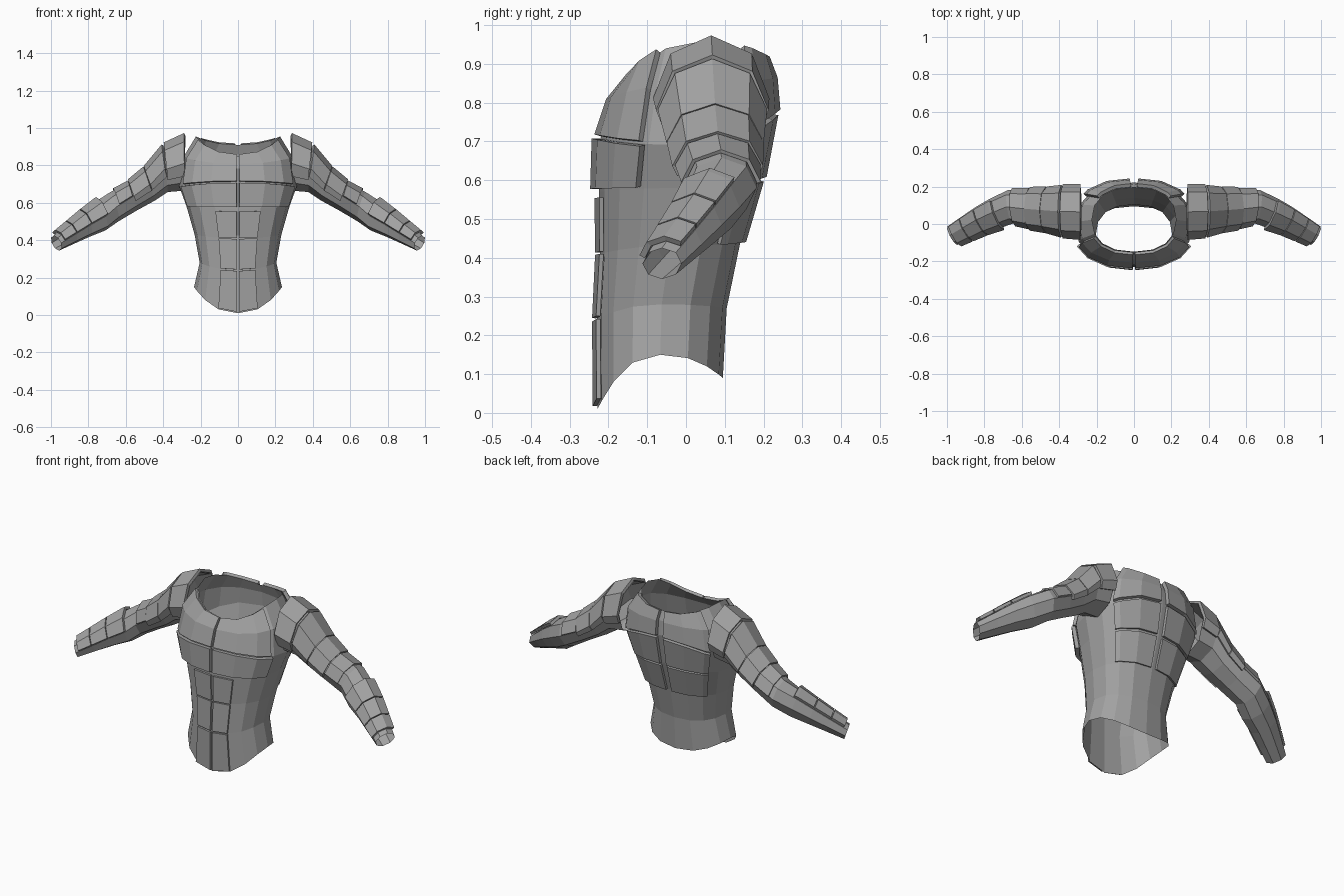
import bpy, bmesh, math
from mathutils import Vector

if "Cube" in bpy.data.objects:
    bpy.data.objects.remove(bpy.data.objects["Cube"])

grey = bpy.data.materials.new("armour_grey")
grey.diffuse_color = (0.36, 0.36, 0.36, 1)
grey.use_nodes = True
grey.node_tree.nodes["Principled BSDF"].inputs["Base Color"].default_value = grey.diffuse_color


def make(name, grid, lift=0.0, thick=0.0, mirror=True):
    """Skin a grid of points; optionally raise and thicken it into a plate."""
    bm = bmesh.new()
    rows = [[bm.verts.new(p) for p in r] for r in grid]
    for a, b in zip(rows, rows[1:]):
        for i in range(len(a) - 1):
            bm.faces.new((a[i], a[i + 1], b[i + 1], b[i]))
    bmesh.ops.remove_doubles(bm, verts=bm.verts, dist=1e-5)
    bm.normal_update()
    for v, n in [(v, v.normal.copy()) for v in bm.verts]:
        v.co += n * lift
    me = bpy.data.meshes.new(name)
    bm.to_mesh(me)
    bm.free()
    me.materials.append(grey)
    ob = bpy.data.objects.new(name, me)
    bpy.context.collection.objects.link(ob)
    if thick:
        m = ob.modifiers.new("thickness", 'SOLIDIFY')
        m.thickness, m.offset = thick, 1
    if mirror:
        m = ob.modifiers.new("mirror", 'MIRROR')
        m.use_clip = True
    return ob


def sample(grid, u, v):
    i = min(int(u), len(grid[0]) - 2)
    j = min(int(v), len(grid) - 2)
    low = grid[j][i].lerp(grid[j][i + 1], u - i)
    high = grid[j + 1][i].lerp(grid[j + 1][i + 1], u - i)
    return low.lerp(high, v - j)


def stops(a, b):
    return [a] + [k for k in range(int(a) + 1, math.ceil(b))] + [b]


def plate(name, grid, u0, u1, v0, v1, lift=0.003, thick=0.014):
    """Raised panel that follows part of a surface grid."""
    make(name, [[sample(grid, u, v) for u in stops(u0, u1)]
                for v in stops(v0, v1)], lift, thick)


def power(x, p):
    return math.copysign(abs(x) ** p, x)


# Torso levels: z front, z side, z back, half width, y front, y back
levels = [
    (0.01, 0.15, 0.09, 0.235, -0.228, 0.095),
    (0.24, 0.28, 0.27, 0.205, -0.230, 0.105),
    (0.41, 0.43, 0.44, 0.232, -0.222, 0.140),
    (0.57, 0.58, 0.61, 0.275, -0.224, 0.190),
    (0.71, 0.69, 0.78, 0.315, -0.220, 0.222),
    (0.80, 0.84, 0.86, 0.295, -0.190, 0.215),
    (0.85, 0.955, 0.91, 0.225, -0.148, 0.195),
]
SIDES = 8
torso = []
for zf, zs, zb, w, yf, yb in levels:
    ring = []
    for k in range(SIDES + 1):
        a = math.pi * k / SIDES
        c, s = math.cos(a), max(math.sin(a), 0)
        if k in (0, SIDES):
            s = 0
        z = zs + ((zf if c > 0 else zb) - zs) * c * c
        y = (yf + yb) / 2 - (yb - yf) / 2 * power(c, 0.85)
        ring.append(Vector((w * s ** 0.85, y, z)))
    torso.append(ring)
make("torso", torso)

# Stomach panels, three rows beside the centre seam
for n, (a, b) in enumerate([(0.03, 0.98), (1.02, 1.98), (2.02, 2.9)]):
    plate(f"stomach_plate_{n}", torso, 0.05, 1.0, a, b, 0.002, 0.011)

# Chest panels in two rows
plate("lower_chest_plate", torso, 0.04, 2.9, 3.05, 3.98, 0.004, 0.020)
plate("upper_chest_plate", torso, 0.04, 2.8, 4.03, 5.95, 0.003, 0.016)

# Back panels beside the spine
for n, (a, b) in enumerate([(2.03, 2.95), (3.02, 3.96), (4.03, 5.98)]):
    plate(f"back_plate_{n}", torso, 5.7, 7.85, a, b, 0.004, 0.012 + 0.004 * n)

# Arm rings: centre, up half-axis, front half-axis
arm_rings = [
    ((0.285, 0.065, 0.810), (-0.005, 0, 0.145), (0, -0.130, 0)),
    ((0.385, 0.068, 0.780), (0.010, 0, 0.122), (0, -0.125, 0)),
    ((0.470, 0.075, 0.697), (0.025, 0, 0.085), (0, -0.108, 0)),
    ((0.560, 0.082, 0.635), (0.022, 0, 0.074), (0, -0.100, 0)),
    ((0.660, 0.092, 0.580), (0.022, 0, 0.078), (-0.012, -0.090, 0)),
    ((0.735, 0.060, 0.530), (0.025, 0, 0.078), (-0.030, -0.078, 0)),
    ((0.815, 0.024, 0.484), (0.022, 0, 0.065), (-0.030, -0.068, 0)),
    ((0.892, -0.018, 0.435), (0.019, 0, 0.052), (-0.028, -0.059, 0)),
    ((0.971, -0.062, 0.385), (0.015, 0, 0.040), (-0.025, -0.050, 0)),
]
arm = []
for c, up, fr in arm_rings:
    c, up, fr = Vector(c), Vector(up), Vector(fr)
    arm.append([c + up * math.cos(math.pi + math.tau * k / 8)
                + fr * math.sin(math.pi + math.tau * k / 8) for k in range(9)])
make("sleeve", arm)

# Shoulder cap and overlapping upper arm bands
plate("shoulder_cap", arm, 1.6, 6.6, 0.0, 0.95, 0.004, 0.016)
for n, (a, b) in enumerate([(1.0, 1.96), (2.0, 2.95)]):
    plate(f"upper_arm_band_{n}", arm, 1.7, 6.4, a, b, 0.003, 0.014)
plate("elbow_band", arm, 2.0, 6.0, 3.0, 3.8, 0.002, 0.010)

# Forearm guard in three steps
for n, (a, b) in enumerate([(4.85, 5.95), (6.0, 6.95), (7.0, 7.75)]):
    plate(f"forearm_guard_{n}", arm, 3.0, 6.0, a, b, 0.003, 0.016)
